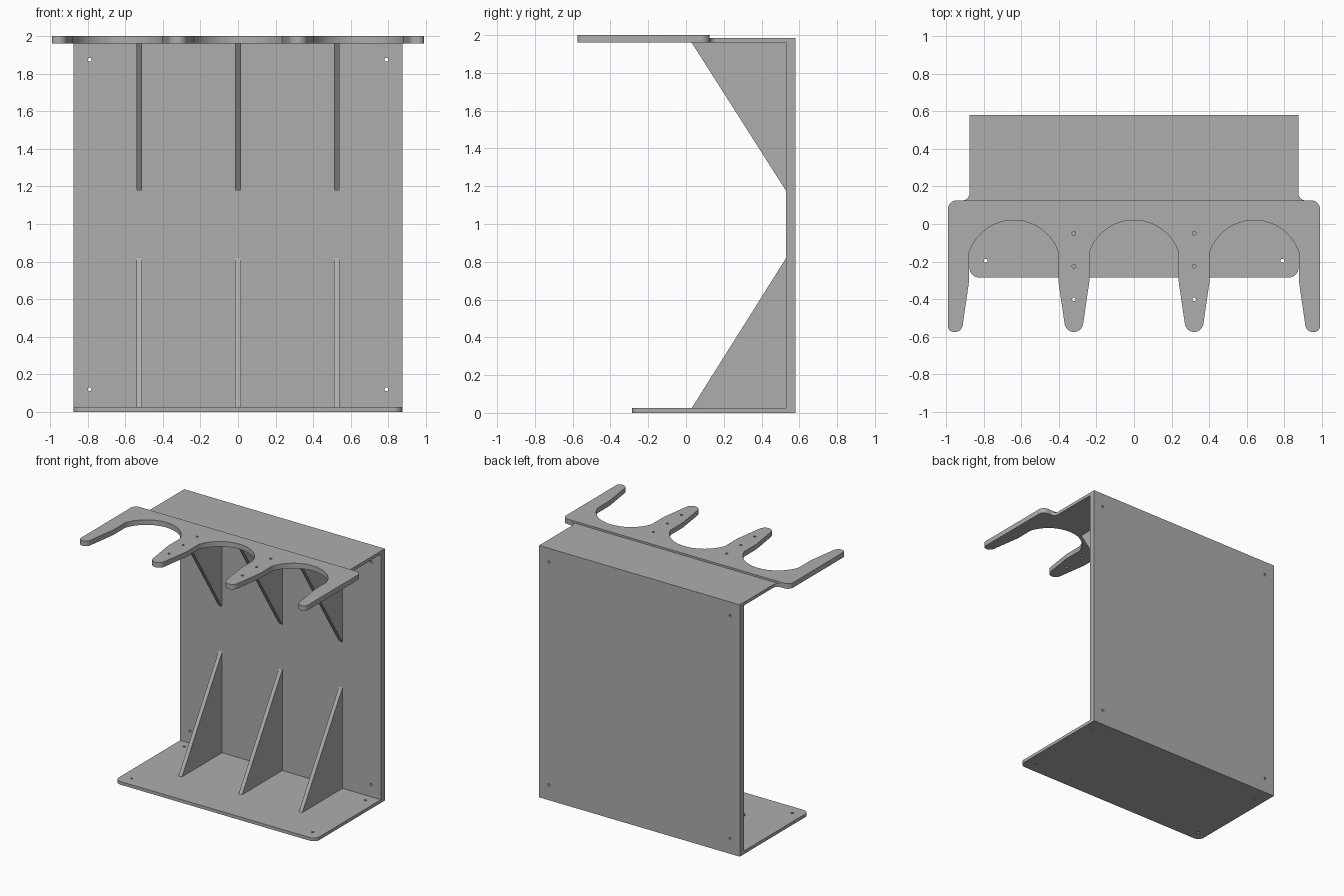
import bpy, bmesh
from math import pi, cos, sin, asin, sqrt, tan
from mathutils import Vector, Matrix

cube = bpy.data.objects.get("Cube")
if cube:
    bpy.data.objects.remove(cube)

grey = bpy.data.materials.new("mid grey")
grey.use_nodes = True
colour = (0.42, 0.42, 0.42, 1)
grey.diffuse_color = colour
grey.node_tree.nodes["Principled BSDF"].inputs["Base Color"].default_value = colour

# Axis maps from flat profile (u, v) and thickness w to model space
FLAT = Matrix.Identity(4)                                                  # x, y, thick z
UPRIGHT = Matrix(((1, 0, 0, 0), (0, 0, 1, 0), (0, 1, 0, 0), (0, 0, 0, 1)))  # x, z, thick y
SIDEWAYS = Matrix(((0, 0, 1, 0), (1, 0, 0, 0), (0, 1, 0, 0), (0, 0, 0, 1)))  # y, z, thick x


def rounded(corners, steps=6):
    """Turn (u, v, radius) corners into a filleted outline."""
    out = []
    for i, (u, v, r) in enumerate(corners):
        p = Vector((u, v))
        if r == 0:
            out.append(p)
            continue
        a = (Vector(corners[i - 1][:2]) - p).normalized()
        b = (Vector(corners[(i + 1) % len(corners)][:2]) - p).normalized()
        half = a.angle(b) / 2
        centre = p + (a + b).normalized() * r / sin(half)
        start = p + a * r / tan(half) - centre
        end = p + b * r / tan(half) - centre
        for k in range(steps + 1):
            out.append(centre + start.lerp(end, k / steps).normalized() * r)
    return out


def circle(u, v, r=0.01, n=16):
    return [(u + r * cos(2 * pi * k / n), v + r * sin(2 * pi * k / n)) for k in range(n)]


def plate(name, outline, low, high, axes=FLAT, holes=()):
    """Extrude a flat outline with round holes into a solid plate."""
    curve = bpy.data.curves.new(name, "CURVE")
    curve.dimensions, curve.fill_mode = "2D", "BOTH"
    curve.extrude = (high - low) / 2
    for loop in [outline] + [circle(*h) for h in holes]:
        spline = curve.splines.new("POLY")
        spline.points.add(len(loop) - 1)
        for point, (u, v) in zip(spline.points, loop):
            point.co = (u, v, 0, 1)
        spline.use_cyclic_u = True
    temp = bpy.data.objects.new(name + " profile", curve)
    bpy.context.collection.objects.link(temp)
    graph = bpy.context.evaluated_depsgraph_get()
    mesh = bpy.data.meshes.new_from_object(temp.evaluated_get(graph))
    bpy.data.objects.remove(temp)
    bpy.data.curves.remove(curve)

    bm = bmesh.new()
    bm.from_mesh(mesh)
    bmesh.ops.remove_doubles(bm, verts=bm.verts, dist=0.0001)
    bmesh.ops.transform(bm, matrix=axes @ Matrix.Translation((0, 0, (low + high) / 2)), verts=bm.verts)
    bmesh.ops.recalc_face_normals(bm, faces=bm.faces)
    bm.to_mesh(mesh)
    bm.free()
    mesh.materials.clear()
    mesh.materials.append(grey)
    obj = bpy.data.objects.new(name, mesh)
    bpy.context.collection.objects.link(obj)
    bpy.ops.object.select_all(action="DESELECT")
    obj.select_set(True)
    bpy.context.view_layer.objects.active = obj
    bpy.ops.object.shade_smooth_by_angle(angle=0.45)
    return obj


W, BACK, TOP = 0.875, 0.58, 1.96
HOLE_X = 0.79

# Base shelf with rounded front corners
plate("base_plate",
      rounded([(-W, BACK, 0), (W, BACK, 0), (W, -0.285, 0.05), (-W, -0.285, 0.05)]),
      0, 0.025, holes=[(s * HOLE_X, y) for s in (-1, 1) for y in (-0.195, 0.46)])

# Upright back panel
plate("back_panel", [(-W, 0.025), (W, 0.025), (W, TOP), (-W, TOP)], 0.53, BACK, UPRIGHT,
      [(s * HOLE_X, z) for s in (-1, 1) for z in (0.12, 1.875)])

# Thin top shelf, flared into the holder at its front
right = [(W, BACK, 0), (W, 0.125, 0.04), (0.93, 0.125, 0), (0.93, 0.12, 0)]
plate("top_plate", rounded(right + [(-u, v, r) for u, v, r in reversed(right)]), TOP, 1.985)

# Holder with three round-backed slots between tapered fingers
SPACING, HALF, RADIUS, CENTRE_Y, TIP = 0.64, 0.237, 0.25, -0.23, -0.575
corners = [(-0.99, 0.125, 0.045), (0.99, 0.125, 0.045), (0.99, TIP, 0.03)]
spread = asin(HALF / RADIUS)
shoulder = CENTRE_Y + sqrt(RADIUS ** 2 - HALF ** 2)
for cx in (SPACING, 0, -SPACING):
    r_in, r_out = (0.04 if cx > 0 else 0.05), (0.04 if cx < 0 else 0.05)
    corners += [(cx + 0.277, TIP, r_in), (cx + HALF, -0.3, 0.1), (cx + HALF, shoulder, 0)]
    for k in range(1, 32):
        a = spread * (1 - k / 16)
        corners.append((cx + RADIUS * sin(a), CENTRE_Y + RADIUS * cos(a), 0))
    corners += [(cx - HALF, shoulder, 0), (cx - HALF, -0.3, 0.1), (cx - 0.277, TIP, r_out)]
corners.append((-0.99, TIP, 0.03))
plate("slotted_holder", rounded(corners), TOP, 2.0,
      holes=[(s * SPACING / 2, y) for s in (-1, 1) for y in (-0.05, -0.225, -0.4)])

# Triangular gussets above and below
for side, x in (("right", -0.525), ("middle", 0), ("left", 0.525)):
    for level, z0, z1 in (("lower", 0.025, 0.82), ("upper", TOP, 1.175)):
        plate(f"{level}_gusset_{side}", [(0.03, z0), (0.53, z0), (0.53, z1)],
              x - 0.015, x + 0.015, SIDEWAYS)
